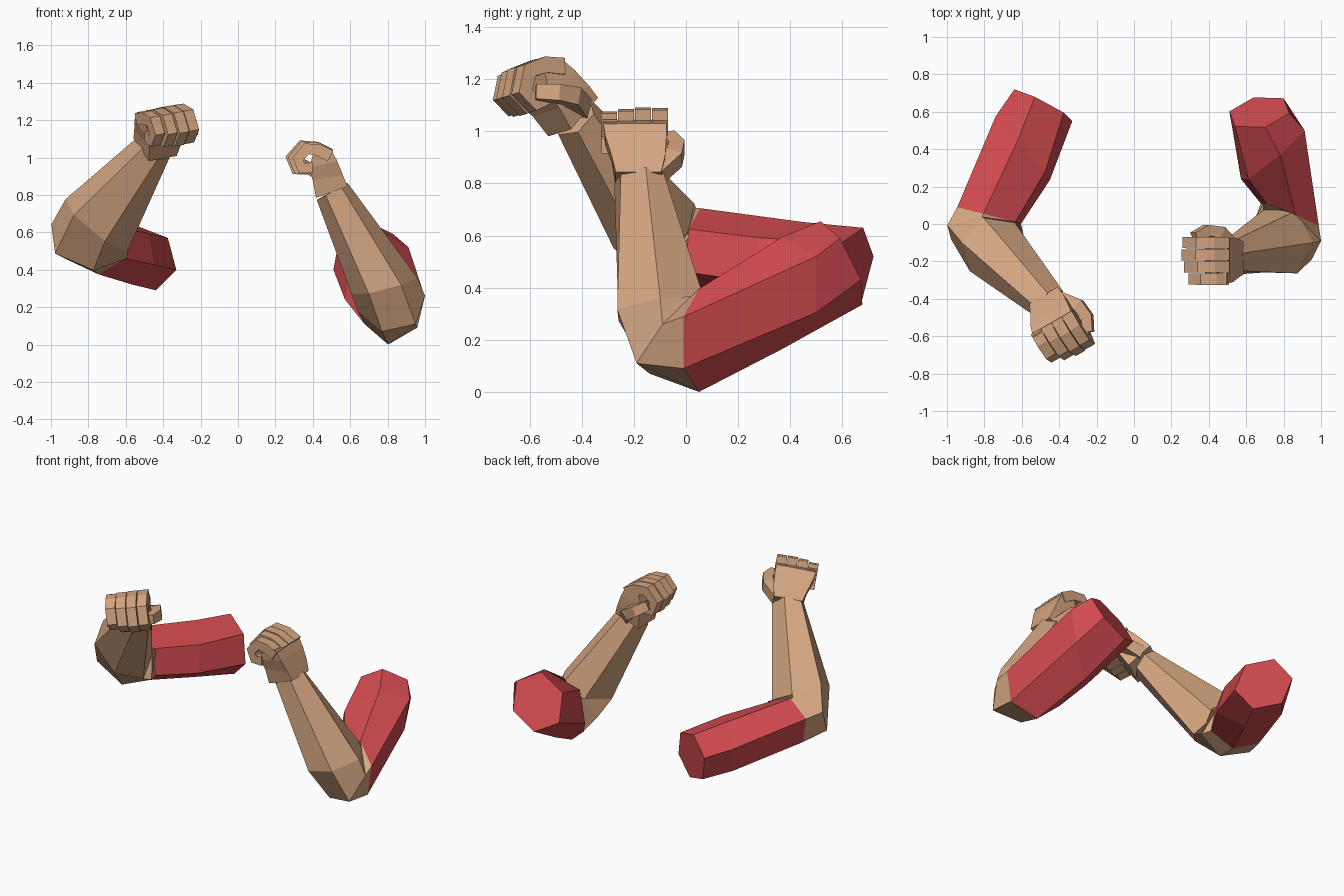
import bpy, bmesh
from mathutils import Vector as V

cube = bpy.data.objects.get("Cube")
if cube:
    bpy.data.objects.remove(cube)


def material(name, rgb):
    m = bpy.data.materials.new(name)
    m.use_nodes = True
    color = (*rgb, 1)
    m.diffuse_color = color
    m.node_tree.nodes["Principled BSDF"].inputs["Base Color"].default_value = color
    return m


SKIN = material("warm skin", (0.66, 0.38, 0.22))
RED = material("sleeve red", (0.65, 0.07, 0.08))


def loft(name, rings, mat):
    """Skin a row of equal-sized point rings and cap both ends."""
    bm = bmesh.new()
    loops = [[bm.verts.new(p) for p in ring] for ring in rings]
    n = len(loops[0])
    for low, high in zip(loops, loops[1:]):
        for i in range(n):
            j = (i + 1) % n
            bm.faces.new((low[i], low[j], high[j], high[i]))
    bm.faces.new(loops[0])
    bm.faces.new(loops[-1])
    bmesh.ops.recalc_face_normals(bm, faces=bm.faces)
    mesh = bpy.data.meshes.new(name)
    bm.to_mesh(mesh)
    bm.free()
    mesh.materials.append(mat)
    obj = bpy.data.objects.new(name, mesh)
    bpy.context.collection.objects.link(obj)
    return obj


def hexagon(center, p, q):
    """Six-sided ring from its centre and the offsets of two adjacent corners."""
    c, p, q = V(center), V(p), V(q)
    return [c + d for d in (p, q, q - p, -p, -q, p - q)]


def digit(name, path, half_width, half_thick, place, taper=1.0):
    """Square-section curled strip along a path of local (u, v, w) points."""
    path = [V(p) for p in path]
    rings = []
    for i, p in enumerate(path):
        before = path[max(i - 1, 0)]
        after = path[min(i + 1, len(path) - 1)]
        t = (after - before).normalized()
        side = V((1, 0, 0))
        out = t.cross(side).normalized()
        side = out.cross(t).normalized()
        k = 1 - (1 - taper) * i / (len(path) - 1)
        a, b = side * half_width * k, out * half_thick * k
        rings.append([place(p + d) for d in (a + b, b - a, -a - b, a - b)])
    loft(name, rings, SKIN)


# Curl of one finger in the (v, w) plane, from knuckle to tip
CURL = [(0.04, 0.19), (0.12, 0.215), (0.20, 0.21), (0.245, 0.135),
        (0.21, 0.08), (0.14, 0.095)]
FINGERS = [("little", -0.115, 0.82), ("ring", -0.05, 0.94),
           ("middle", 0.015, 1.0), ("index", 0.08, 0.98)]
# Palm sections: back edge, palm edge, little side, thumb side
PALM = [((-0.08, 0.04), (0.075, -0.05), -0.09, 0.085),
        ((-0.045, 0.095), (0.11, 0.04), -0.105, 0.10),
        ((0.0, 0.165), (0.14, 0.10), -0.13, 0.105),
        ((0.045, 0.222), (0.13, 0.20), -0.14, 0.105)]


def hand(side, origin, across, forward, flip):
    u = V(across).normalized()
    v = V(forward)
    v = (v - u * v.dot(u)).normalized()
    w = u.cross(v) * flip
    o = V(origin)

    def place(p):
        return o + u * p[0] + v * p[1] + w * p[2]

    rings = []
    for back, front, little, thumb in PALM:
        rings.append([place(p) for p in ((little, *back), (thumb, *back),
                                         (thumb, *front), (little, *front))])
    loft(side + "_palm", rings, SKIN)
    for name, x, size in FINGERS:
        path = [(x, 0.04 + (a - 0.04) * size, 0.15 + (b - 0.15) * size)
                for a, b in CURL]
        digit(f"{side}_{name}_finger", path, 0.031, 0.032, place, 0.92)
    # Thumb folded across the side of the fist
    digit(side + "_thumb",
          [(0.06, -0.01, 0.02), (0.135, 0.06, 0.07), (0.145, 0.13, 0.095),
           (0.11, 0.20, 0.12)], 0.036, 0.038, place, 0.75)


def arm(side, shoulder, upper, cuff, elbow, fore, wrist):
    loft(side + "_sleeve", [hexagon(*r) for r in (shoulder, upper, cuff)], RED)
    loft(side + "_forearm", [hexagon(*r) for r in (cuff, elbow, fore, wrist)], SKIN)


# Left arm: raised forearm, low elbow
arm("left",
    shoulder=((0.67, 0.597, 0.495), (-0.16, 0.005, -0.095), (-0.03, 0.08, -0.16)),
    upper=((0.742, 0.37, 0.38), (-0.17, -0.13, -0.14), (-0.04, 0, -0.215)),
    cuff=((0.833, 0.05, 0.198), (-0.155, 0.06, -0.09), (-0.03, 0, -0.198)),
    elbow=((0.82, -0.04, 0.22), (-0.18, 0.05, -0.04), (-0.05, -0.10, -0.15)),
    fore=((0.783, -0.094, 0.313), (-0.175, 0.005, -0.045), (-0.085, -0.165, -0.04)),
    wrist=((0.504, -0.18, 0.818), (-0.083, -0.025, -0.045), (-0.035, -0.095, -0.02)))
hand("left", (0.50, -0.18, 0.82), (0, 1, 0), (-0.98, 0, 0.18), 1)

# Right arm: level sleeve, forearm reaching forward and inward
arm("right",
    shoulder=((-0.485, 0.635, 0.46), (-0.155, 0.085, 0.06), (-0.045, 0.045, 0.17)),
    upper=((-0.595, 0.405, 0.487), (-0.145, 0.17, 0.06), (-0.025, 0.045, 0.165)),
    cuff=((-0.775, 0.045, 0.54), (-0.17, 0.045, 0.08), (-0.03, 0.01, 0.165)),
    elbow=((-0.793, -0.037, 0.552), (-0.205, 0.03, 0.09), (-0.02, 0.075, 0.155)),
    fore=((-0.757, -0.123, 0.637), (-0.165, 0.025, 0.14), (-0.045, 0.155, 0.085)),
    wrist=((-0.447, -0.43, 1.057), (-0.08, -0.015, 0.06), (-0.015, 0.06, 0.07)))
hand("right", (-0.44, -0.435, 1.06), (0.82, 0.48, 0.15), (0.5, -0.82, -0.22), -1)
